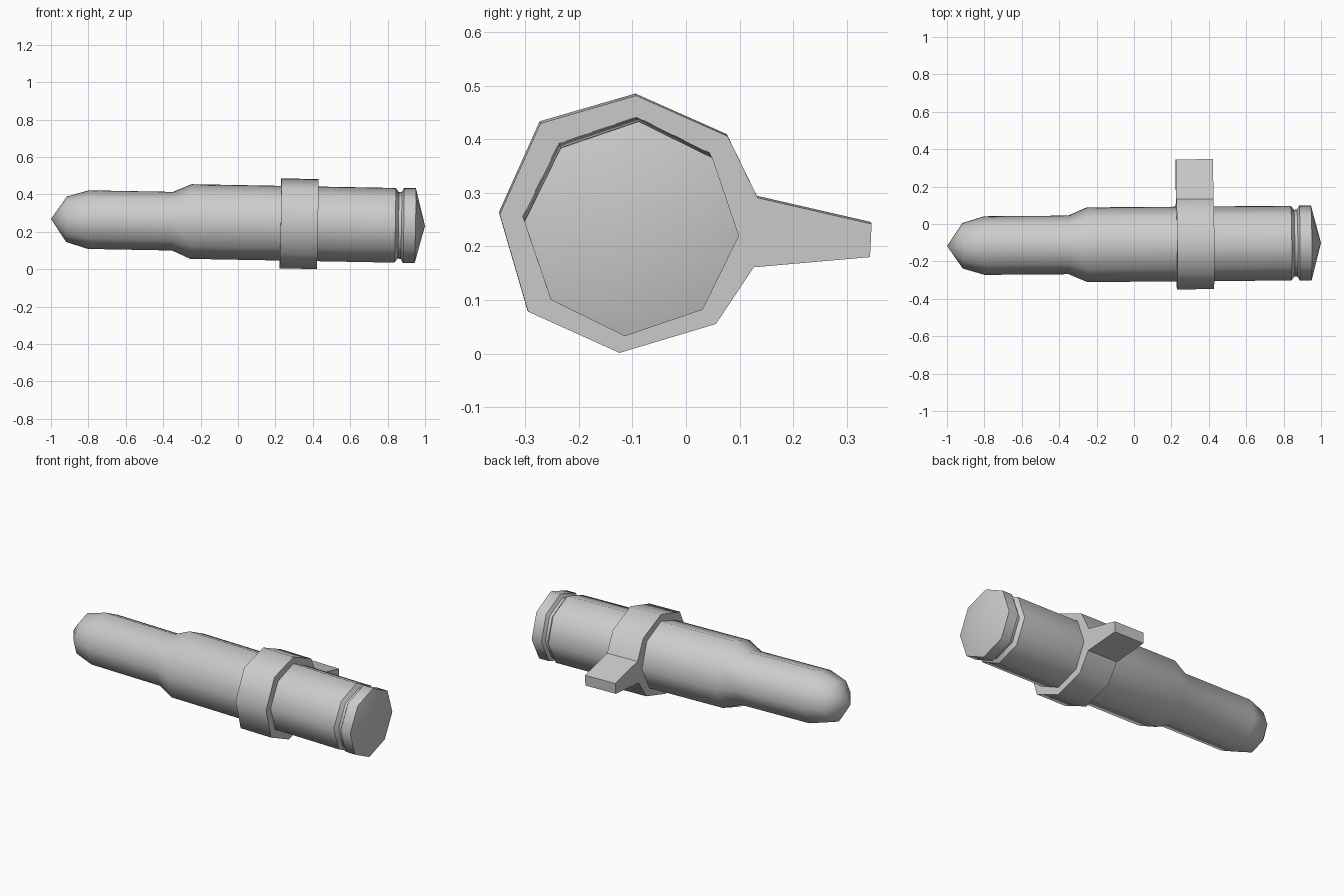
import bpy, bmesh
from math import radians, cos, sin
from mathutils import Matrix

if "Cube" in bpy.data.objects:
    bpy.data.objects.remove(bpy.data.objects["Cube"])

# Slightly tilted long axis shared by both parts
AXIS = (Matrix.Translation((0, -0.109, 0.2505))
        @ Matrix.Rotation(0.008, 4, 'Z') @ Matrix.Rotation(0.0185, 4, 'Y'))
SIDES = 8


def finish(bm, name):
    bmesh.ops.recalc_face_normals(bm, faces=bm.faces)
    mesh = bpy.data.meshes.new(name)
    bm.to_mesh(mesh)
    bm.free()
    obj = bpy.data.objects.new(name, mesh)
    bpy.context.collection.objects.link(obj)
    obj.matrix_world = AXIS
    bpy.ops.object.select_all(action='DESELECT')
    obj.select_set(True)
    bpy.context.view_layer.objects.active = obj
    bpy.ops.object.shade_smooth_by_angle(angle=radians(50))
    return obj


def loft(bm, rings):
    for a, b in zip(rings, rings[1:]):
        n = len(a)
        for i in range(n):
            bm.faces.new((a[i], a[(i + 1) % n], b[(i + 1) % n], b[i]))


# Turned body: pointed nose, shoulder, extractor groove, rim, shallow base cone
profile = [(-0.917, 0.122), (-0.80, 0.157), (-0.35, 0.157), (-0.252, 0.2),
           (0.84, 0.2), (0.857, 0.178), (0.873, 0.2 * 0.9), (0.885, 0.201), (0.948, 0.201)]
bm = bmesh.new()
rings = []
for x, r in profile:
    angles = [radians(86.3 + 360 / SIDES * i) for i in range(SIDES)]
    rings.append([bm.verts.new((x, r * cos(a), r * sin(a))) for a in angles])
loft(bm, rings)
for x, ring in ((-1.0, rings[0]), (1.0, rings[-1])):
    tip = bm.verts.new((x, 0, 0))
    for i in range(SIDES):
        bm.faces.new((tip, ring[i], ring[(i + 1) % SIDES]))
finish(bm, "cartridge_body")

# Link band with tapering side tab, as an extruded outline
outline = [(-0.093, 0.482), (0.078, 0.406), (0.134, 0.291), (0.347, 0.242),
           (0.344, 0.180), (0.127, 0.161), (0.056, 0.055), (-0.124, 0.001),
           (-0.295, 0.078), (-0.348, 0.260), (-0.272, 0.430)]
bm = bmesh.new()
ends = [[bm.verts.new((x, y + 0.1055, z - 0.2425)) for y, z in outline]
        for x in (0.227, 0.426)]
loft(bm, ends)
for ring in ends:
    bm.faces.new(ring)
finish(bm, "belt_link")
